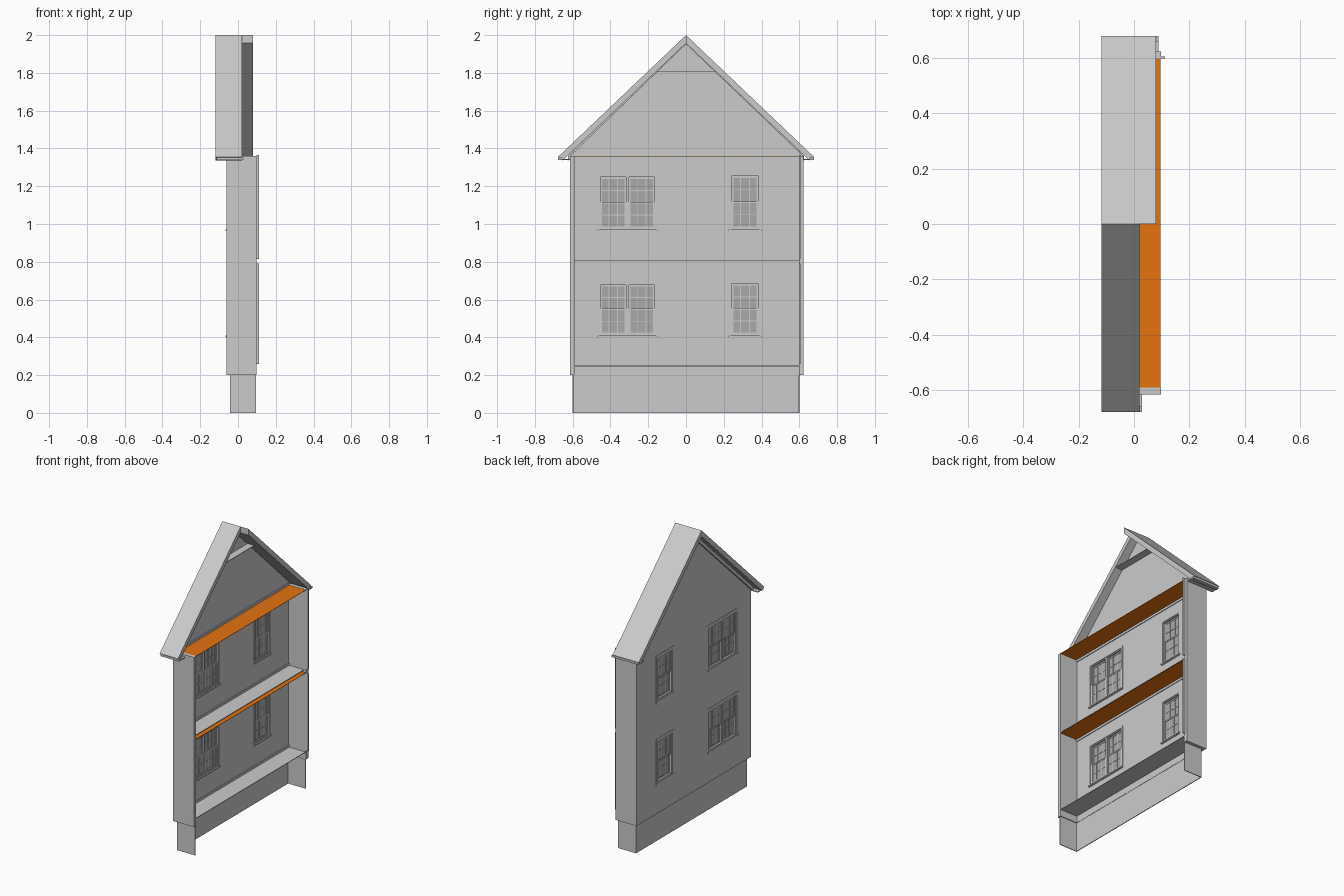
import bpy, bmesh

cube = bpy.data.objects.get("Cube")
if cube:
    bpy.data.objects.remove(cube, do_unlink=True)


def material(name, rgb):
    m = bpy.data.materials.new(name)
    m.use_nodes = True
    m.diffuse_color = (*rgb, 1)
    node = next(n for n in m.node_tree.nodes if n.type == 'BSDF_PRINCIPLED')
    node.inputs["Base Color"].default_value = (*rgb, 1)
    return m


GREY = material("plain grey", (0.6, 0.6, 0.6))
ORANGE = material("ceiling orange", (0.78, 0.17, 0.005))
GLASS = material("window grey", (0.4, 0.4, 0.4))


def add_prism(bm, points, x0, x1):
    """Extrude a (y, z) outline along x."""
    face = bm.faces.new([bm.verts.new((x0, y, z)) for y, z in points])
    out = bmesh.ops.extrude_face_region(bm, geom=[face])
    verts = [g for g in out["geom"] if isinstance(g, bmesh.types.BMVert)]
    bmesh.ops.translate(bm, verts=verts, vec=(x1 - x0, 0, 0))


def build(name, prisms, mat=GREY):
    bm = bmesh.new()
    for points, x0, x1 in prisms:
        add_prism(bm, points, x0, x1)
    bmesh.ops.recalc_face_normals(bm, faces=bm.faces)
    mesh = bpy.data.meshes.new(name)
    bm.to_mesh(mesh)
    bm.free()
    mesh.materials.append(mat)
    obj = bpy.data.objects.new(name, mesh)
    bpy.context.collection.objects.link(obj)
    return obj


def box(x0, x1, y0, y1, z0, z1):
    return ([(y0, z0), (y1, z0), (y1, z1), (y0, z1)], x0, x1)


# Main levels and wall planes
BASE, FLOOR1, CEIL1, FLOOR2, CEIL2 = 0.2, 0.25, 0.79, 0.81, 1.357
OUT, INN, OPEN = -0.06, -0.035, 0.097
FRONT, BACK = -0.615, 0.622
THICK = 0.025

# Foundation: three thin sides, open beneath
build("foundation", [
    box(-0.042, -0.037, -0.6, 0.6, 0, BASE),
    box(-0.037, 0.095, -0.6, -0.595, 0, BASE),
    box(-0.037, 0.095, 0.595, 0.6, 0, BASE)])

# Gable wall with window openings
gable = build("gable_wall", [(
    [(FRONT, BASE), (BACK, BASE), (BACK, 1.36), (0, 1.955), (FRONT, 1.36)],
    OUT, INN)])

# Windows: left edge, right edge, bottom, top, number of sash columns
windows = [("upper_double", -0.46, -0.16, 0.97, 1.255, 2),
           ("upper_single", 0.235, 0.39, 0.97, 1.26, 1),
           ("lower_double", -0.46, -0.16, 0.41, 0.685, 2),
           ("lower_single", 0.235, 0.39, 0.41, 0.69, 1)]
cutter = build("opening_cutter", [
    box(-0.2, 0.1, y0, y1, z0, z1) for _, y0, y1, z0, z1, _ in windows])
cutter.hide_render = True
mod = gable.modifiers.new("openings", 'BOOLEAN')
mod.operation = 'DIFFERENCE'
mod.solver = 'EXACT'
mod.object = cutter
bpy.context.view_layer.objects.active = gable
gable.select_set(True)
bpy.ops.object.modifier_apply(modifier=mod.name)
bpy.data.objects.remove(cutter, do_unlink=True)


def frame(x0, x1, y0, y1, z0, z1, w):
    """Four bars inside a rectangle."""
    return [box(x0, x1, y0, y0 + w, z0, z1), box(x0, x1, y1 - w, y1, z0, z1),
            box(x0, x1, y0 + w, y1 - w, z0, z0 + w),
            box(x0, x1, y0 + w, y1 - w, z1 - w, z1)]


for name, y0, y1, z0, z1, columns in windows:
    bars, panes = [], []
    step = (y1 - y0) / columns
    mid = (z0 + z1) / 2
    for c in range(columns):
        a, b = y0 + c * step, y0 + (c + 1) * step
        bars += frame(OUT + 0.002, INN - 0.001, a, b, z0, z1, 0.007)
        # Upper sash sits outside, lower sash inside
        for x, lo, hi in ((-0.053, mid - 0.005, z1 - 0.007),
                          (-0.046, z0 + 0.007, mid + 0.005)):
            l, r = a + 0.007, b - 0.007
            bars += frame(x, x + 0.007, l, r, lo, hi, 0.009)
            panes.append(box(x + 0.003, x + 0.004, l, r, lo, hi))
            for k in (1, 2):
                m = l + (r - l) * k / 3
                bars.append(box(x + 0.001, x + 0.006, m - 0.002, m + 0.002, lo, hi))
            m = (lo + hi) / 2
            bars.append(box(x + 0.001, x + 0.006, l, r, m - 0.002, m + 0.002))
    build(name + "_window_sashes", bars)
    build(name + "_window_glass", panes, GLASS)
    # Sills and flat casings on both faces of the wall
    build(name + "_window_trim", [
        box(OUT - 0.005, OUT, y0 - 0.015, y1 + 0.015, z0 - 0.008, z0),
        box(INN, INN + 0.008, y0 - 0.012, y1 + 0.012, z0 - 0.008, z0)]
        + frame(OUT - 0.002, OUT, y0 - 0.02, y1 + 0.02, z0 - 0.02, z1 + 0.02, 0.02)
        + frame(INN, INN + 0.003, y0 - 0.012, y1 + 0.012, z0 - 0.012, z1 + 0.012, 0.012))

# End walls
build("front_wall", [box(INN, OPEN, FRONT, FRONT + THICK, BASE, 1.36)])
build("back_wall", [box(INN, OPEN, BACK - THICK, BACK, BASE, 1.36)])

# Floors and ceilings
Y0, Y1 = FRONT + THICK, BACK - THICK
build("ground_floor", [box(INN, 0.093, Y0, Y1, FLOOR1 - 0.004, FLOOR1)])
build("upper_floor", [box(INN, 0.082, Y0, Y1, FLOOR2 - 0.004, FLOOR2)])
for name, z in (("ground_ceiling", CEIL1), ("upper_ceiling", CEIL2)):
    build(name, [box(INN, 0.096, Y0, Y1, z, z + 0.002)], ORANGE)

# Skirting and cornice along the inside of the gable wall
build("room_mouldings", [
    box(INN, INN + 0.005, Y0, Y1, z, z + 0.015)
    for z in (FLOOR1, FLOOR2, CEIL1 - 0.015, CEIL2 - 0.015, CEIL2 + 0.002)])

# Corner strips at the open end of the back wall
build("back_corner_strips", [
    box(OPEN, 0.112, 0.597, 0.605, lo, hi)
    for lo, hi in ((0.26, CEIL1), (FLOOR2 + 0.005, 1.365))])

# Roof slopes, rake boards and eaves; the back slope runs further along x
for name, side, end in (("front", -1, 0.02), ("back", 1, 0.08)):
    slope = [(0, 2.0), (0.678, 1.355), (0.653, 1.337), (0, 1.957)]
    build(name + "_roof", [([(side * y, z) for y, z in slope], -0.118, end)])
    rake = [(0, 1.957), (0.625, 1.363), (0.625, 1.335), (0, 1.927)]
    build(name + "_rake_board",
          [([(side * y, z) for y, z in rake], OUT - 0.012, OUT)])
    build(name + "_eave", [
        box(-0.113, end + 0.008, *sorted((side * 0.615, side * 0.658)), 1.338, 1.344),
        box(-0.113, end + 0.008, *sorted((side * 0.656, side * 0.678)), 1.338, 1.352)])

# Flat attic ceiling near the ridge
build("attic_ceiling", [box(INN, 0.015, -0.155, 0.155, 1.807, 1.811)])
